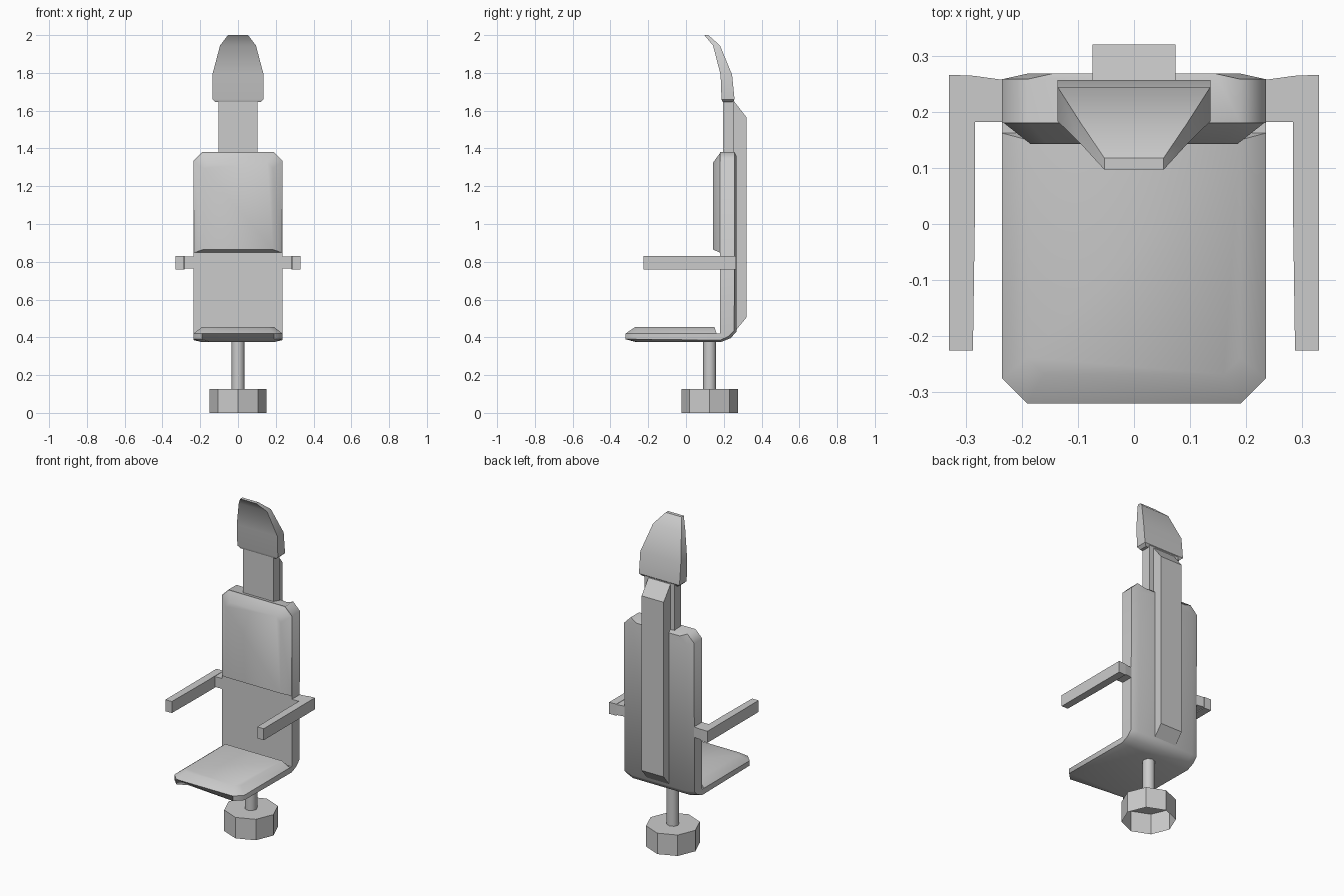
import bpy, bmesh, math

cube = bpy.data.objects.get("Cube")
if cube:
    bpy.data.objects.remove(cube, do_unlink=True)

grey = bpy.data.materials.new("plain grey")
grey.use_nodes = True
grey.diffuse_color = (0.6, 0.6, 0.6, 1)
grey.node_tree.nodes["Principled BSDF"].inputs["Base Color"].default_value = (0.6, 0.6, 0.6, 1)


def loft(name, rings, angle=30, cap_start=True, cap_end=True):
    """Skin a list of equal-length rings and close the ends."""
    bm = bmesh.new()
    loops = [[bm.verts.new(p) for p in ring] for ring in rings]
    n = len(loops[0])
    for a, b in zip(loops, loops[1:]):
        for i in range(n):
            j = (i + 1) % n
            bm.faces.new((a[i], a[j], b[j], b[i]))
    if cap_start:
        bm.faces.new(loops[0][::-1])
    if cap_end:
        bm.faces.new(loops[-1])
    bmesh.ops.remove_doubles(bm, verts=bm.verts, dist=0.0001)
    bmesh.ops.recalc_face_normals(bm, faces=bm.faces)
    mesh = bpy.data.meshes.new(name)
    bm.to_mesh(mesh)
    bm.free()
    mesh.materials.append(grey)
    obj = bpy.data.objects.new(name, mesh)
    bpy.context.collection.objects.link(obj)
    bpy.ops.object.select_all(action="DESELECT")
    obj.select_set(True)
    bpy.context.view_layer.objects.active = obj
    bpy.ops.object.shade_smooth_by_angle(angle=math.radians(angle))
    return obj


def octagon(radius, z, y=0.125):
    turns = [i * math.tau / 8 for i in range(8)]
    return [(radius * math.cos(t), y + radius * math.sin(t), z) for t in turns]


def rect_xy(w, y0, y1, z):
    return [(-w, y0, z), (w, y0, z), (w, y1, z), (-w, y1, z)]


def chamfered(w, low, high, cut):
    """Outline with its two corners at the 'high' end cut off."""
    s = cut if high > low else -cut
    return [(-w, low), (w, low), (w, high - s), (w - cut, high),
            (cut - w, high), (-w, high - s)]


# Hollow base and post
loft("base", [octagon(0.15, 0), octagon(0.15, 0.127)], cap_start=False)
loft("post", [octagon(0.035, 0.12), octagon(0.035, 0.39)], 50)

# Seat and back shell: one section swept round the corner
W, CUT = 0.235, 0.045
stations = [  # half width, then inner, middle and outer (y, z)
    (W - CUT, (-0.32, 0.42), (-0.32, 0.39), (-0.265, 0.375)),
    (W, (-0.275, 0.42), (-0.275, 0.39), (-0.25, 0.375)),
    (W, (0.18, 0.42), (0.18, 0.385), (0.185, 0.375)),
    (W, (0.18, 0.42), (0.225, 0.405), (0.235, 0.395)),
    (W, (0.18, 0.42), (0.255, 0.435), (0.268, 0.43)),
    (W, (0.18, 1.335), (0.258, 1.335), (0.268, 1.32)),
    (W - CUT, (0.18, 1.38), (0.258, 1.38), (0.268, 1.36)),
]
rings = []
for w, inner, mid, outer in stations:
    v = w - CUT
    rings.append([(-w, *inner), (w, *inner), (w, *mid), (v, *outer), (-v, *outer), (-w, *mid)])
loft("seat_shell", rings, 50)

# Seat cushion and back cushion
loft("seat_cushion", [
    [(x, y, 0.42) for x, y in chamfered(W, 0.162, -0.32, CUT)],
    [(x, y, 0.455) for x, y in chamfered(0.19, 0.15, -0.268, 0.03)]], 50)
loft("back_cushion", [
    [(x, 0.18, z) for x, z in chamfered(0.232, 0.848, 1.375, CUT)],
    [(x, 0.143, z) for x, z in chamfered(0.185, 0.865, 1.325, 0.03)]], 50)

# Spine box on the rear, with sloping ends
loft("spine", [[(x, 0.25, 0.42), (x, 0.25, 1.655), (x, 0.32, 1.565), (x, 0.32, 0.505)]
               for x in (-0.074, 0.074)])

# Neck and curved headrest
loft("neck", [rect_xy(0.102, 0.196, 0.254, z) for z in (1.3, 1.67)])
loft("headrest", [rect_xy(*r) for r in (
    (0.12, 0.195, 0.245, 1.645), (0.136, 0.188, 0.257, 1.66),
    (0.136, 0.183, 0.244, 1.79), (0.095, 0.143, 0.18, 1.945),
    (0.053, 0.097, 0.118, 2.0))], 35)

# Armrests with their brackets
for side, s in (("left", 1), ("right", -1)):
    loft(side + "_armrest", [[(s * x, y, z) for x, y in (
        (0.33, 0.266), (0.33, -0.225), (0.287, -0.225), (0.283, 0.05), (0.283, 0.264))]
        for z in (0.76, 0.83)])
    loft(side + "_arm_bracket", [[(s * x, y, z) for x, y in (
        (0.22, 0.182), (0.285, 0.182), (0.285, 0.264), (0.22, 0.255))]
        for z in (0.765, 0.828)])
